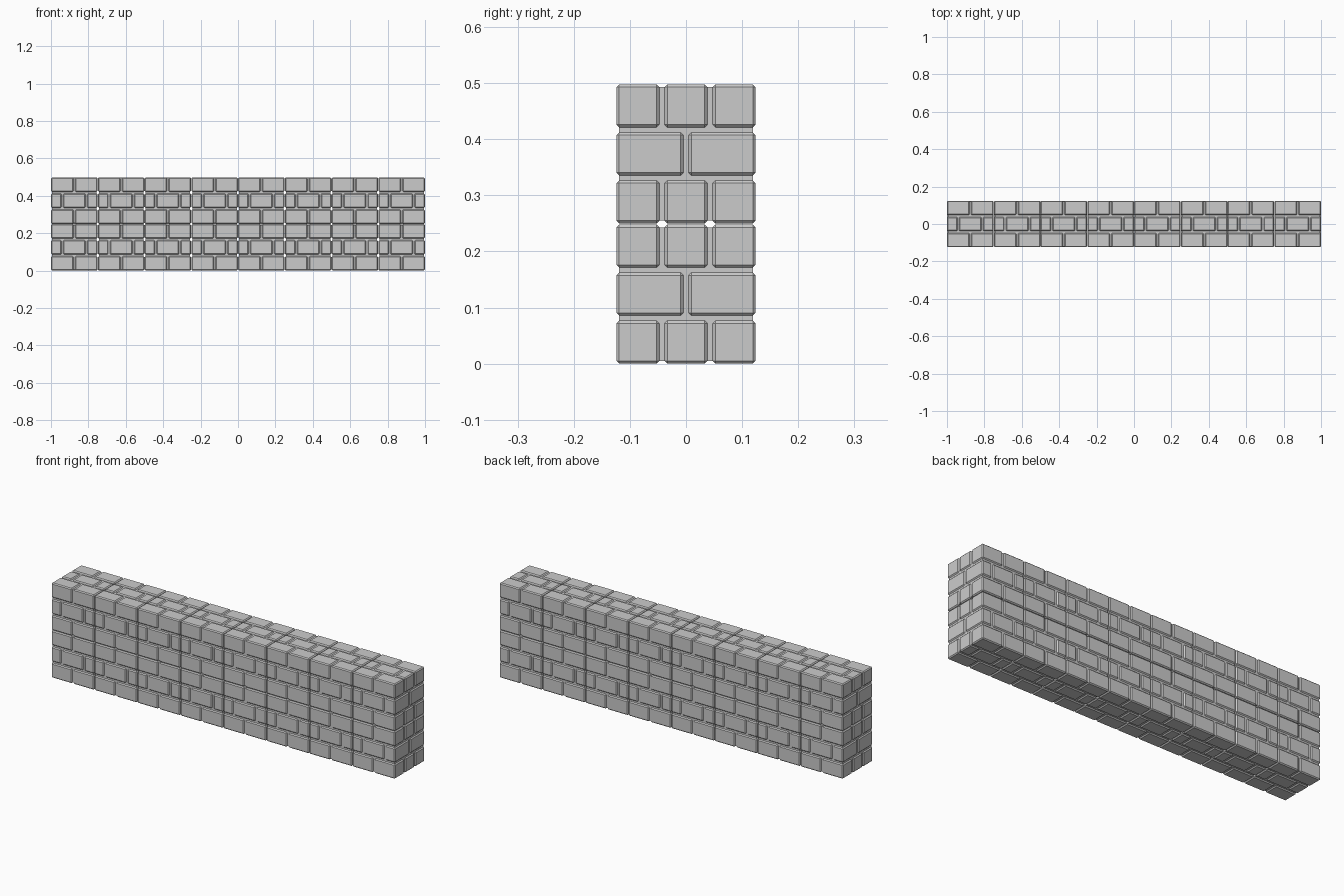
import bpy, bmesh
from mathutils import Matrix, Vector

if "Cube" in bpy.data.objects:
    bpy.data.objects.remove(bpy.data.objects["Cube"])

S, PITCH, GAP = 0.248, 0.25, 0.009   # block size, block spacing, joint width
H, L = S / 2, (S - GAP) / 2          # half block, full brick length
BEVEL, INSET = 0.005, 0.005


def box(bm, lo, hi):
    lo, hi = Vector(lo), Vector(hi)
    m = Matrix.Translation((lo + hi) / 2) @ Matrix.Diagonal((*(hi - lo), 1))
    bmesh.ops.create_cube(bm, size=1, matrix=m)


def split(sizes):
    """Intervals of the given sizes, separated by joints, across one block."""
    out, a = [], -H
    for s in sizes:
        out.append((a, a + s))
        a += s + GAP
    return out


def finish(name, bm):
    me = bpy.data.meshes.new(name)
    bm.to_mesh(me)
    bm.free()
    ob = bpy.data.objects.new(name, me)
    bpy.context.collection.objects.link(ob)
    ob.location = (-3.5 * PITCH, 0, H)
    return ob


def repeat(ob):
    # eight blocks long, two blocks high
    for n, off in ((8, (PITCH, 0, 0)), (2, (0, 0, PITCH))):
        m = ob.modifiers.new("repeat", 'ARRAY')
        m.count = n
        m.use_relative_offset = False
        m.use_constant_offset = True
        m.constant_offset_displace = off


thirds = split([(S - 2 * GAP) / 3] * 3)
halves = split([L, L])
half = (S - L - 2 * GAP) / 2
staggered = split([half, L, half])

# Bricks of one block
bm = bmesh.new()
for k, (z0, z1) in enumerate(thirds):
    for j, (y0, y1) in enumerate(halves if k == 1 else thirds):
        for x0, x1 in (staggered if k == 1 or j == 1 else halves):
            box(bm, (x0, y0, z0), (x1, y1, z1))
bricks = finish("bricks", bm)
bev = bricks.modifiers.new("bevel", 'BEVEL')
bev.width = BEVEL
bev.segments = 1
repeat(bricks)

# Recessed mortar core of each block
bm = bmesh.new()
c = H - INSET
box(bm, (-c, -c, -c), (c, c, c))
repeat(finish("mortar", bm))
